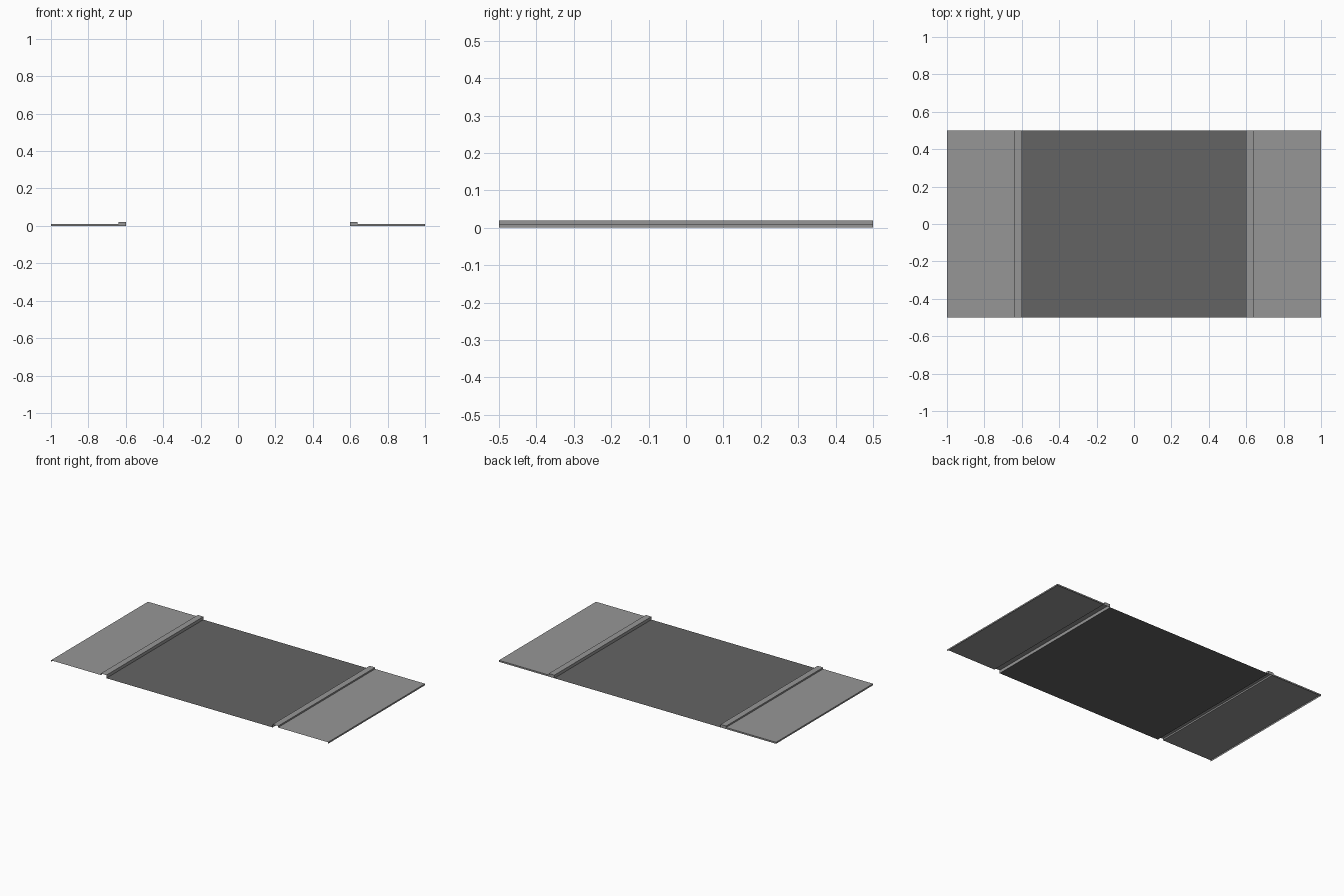
import bpy

if "Cube" in bpy.data.objects:
    bpy.data.objects.remove(bpy.data.objects["Cube"])


def material(name, value):
    m = bpy.data.materials.new(name)
    m.diffuse_color = (value, value, value, 1)
    m.use_nodes = True
    m.node_tree.nodes["Principled BSDF"].inputs["Base Color"].default_value = m.diffuse_color
    return m


light_grey = material("light_grey_paving", 0.305)
dark_grey = material("dark_grey_road", 0.127)


def add_object(name, verts, faces, mat):
    mesh = bpy.data.meshes.new(name)
    mesh.from_pydata(verts, [], faces)
    mesh.materials.append(mat)
    mesh.update()
    obj = bpy.data.objects.new(name, mesh)
    bpy.context.collection.objects.link(obj)
    return obj


# Road: a single flat sheet between the kerbs
add_object("road_surface",
           [(-0.6, -0.5, 0), (0.6, -0.5, 0), (0.6, 0.5, 0), (-0.6, 0.5, 0)],
           [(0, 1, 2, 3)], dark_grey)

# Pavement shell: raised kerb, then walkway; open underneath and at the front
PROFILE = [(0.6, 0), (0.6, 0.02), (0.64, 0.02), (0.64, 0.01), (1, 0.01), (1, 0)]


def pavement(name, side):
    n = len(PROFILE)
    verts = [(side * x, y, z) for y in (-0.5, 0.5) for x, z in PROFILE]
    faces = [(i, i + 1, n + i + 1, n + i) for i in range(n - 1)]
    faces.append(tuple(range(n, 2 * n)))  # back end cap
    if side < 0:
        faces = [f[::-1] for f in faces]
    add_object(name, verts, faces, light_grey)


pavement("left_pavement", -1)
pavement("right_pavement", 1)
